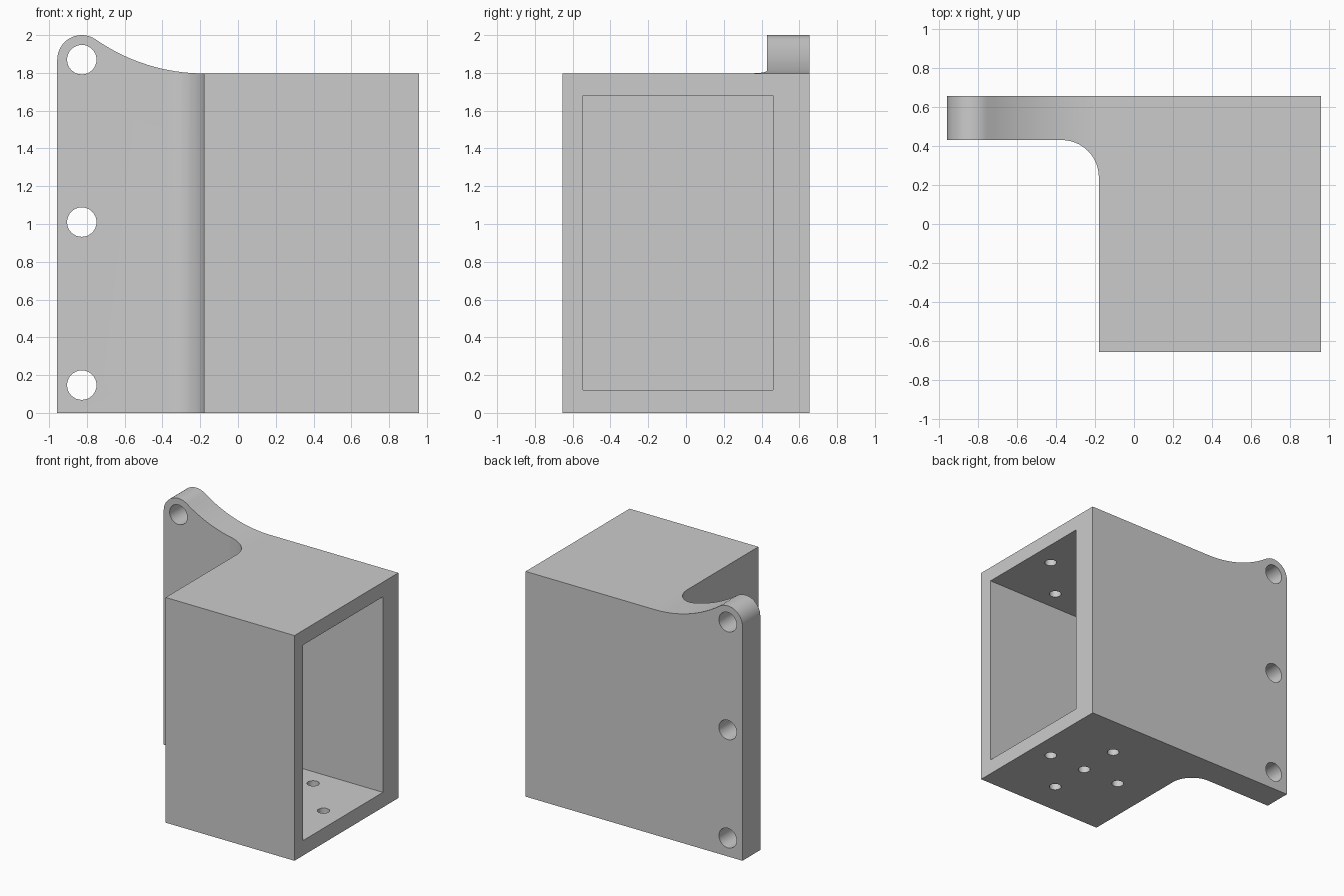
import bpy, bmesh
from math import sin, cos, pi, radians, atan2, hypot
from mathutils import Vector

if "Cube" in bpy.data.objects:
    bpy.data.objects.remove(bpy.data.objects["Cube"])


def arc(cx, cy, r, a0, a1, n):
    """Points on an arc, angles in degrees."""
    return [(cx + r * cos(radians(a0 + (a1 - a0) * i / n)),
             cy + r * sin(radians(a0 + (a1 - a0) * i / n))) for i in range(n + 1)]


def prism(name, pts, vec):
    """Closed 3D outline extruded along vec."""
    bm = bmesh.new()
    f = bm.faces.new([bm.verts.new(p) for p in pts])
    ext = bmesh.ops.extrude_face_region(bm, geom=[f], use_keep_orig=True)
    bmesh.ops.translate(bm, vec=Vector(vec),
                        verts=[g for g in ext["geom"] if isinstance(g, bmesh.types.BMVert)])
    bmesh.ops.recalc_face_normals(bm, faces=bm.faces[:])
    me = bpy.data.meshes.new(name)
    bm.to_mesh(me)
    bm.free()
    ob = bpy.data.objects.new(name, me)
    bpy.context.collection.objects.link(ob)
    return ob


def boolean(target, cutter, op):
    m = target.modifiers.new("bool", "BOOLEAN")
    m.operation, m.object, m.solver = op, cutter, "EXACT"
    cutter.hide_render = True
    bpy.ops.object.select_all(action="DESELECT")
    bpy.context.view_layer.objects.active = target
    target.select_set(True)
    bpy.ops.object.modifier_apply(modifier=m.name)
    bpy.data.objects.remove(cutter)


TOP = 1.797
EAR_X, EAR_Z, EAR_R = -0.827, 1.87, 0.13

# L-shaped plan: box with filleted mounting flange
plan = [(-0.957, 0.655), (-0.957, 0.43)] + arc(-0.37, 0.24, 0.19, 90, 0, 12)
plan += [(-0.18, -0.655), (0.957, -0.655), (0.957, 0.655)]
body = prism("bracket_housing", [(x, y, 0) for x, y in plan], (0, 0, 2.1))

# Front silhouette: rounded ear sweeping down to the box top
dx, d = -0.18 - EAR_X, EAR_Z - TOP
R = (dx * dx + d * d - EAR_R ** 2) / (2 * (EAR_R + d))
tangent = atan2(R - d, dx) * 180 / pi
side = [(1.2, -0.2), (1.2, TOP)]
side += arc(-0.18, TOP + R, R, 270, 180 + tangent, 16)
side += arc(EAR_X, EAR_Z, EAR_R, tangent, 180, 16)[1:-1]
side += [(-0.957, EAR_Z), (-1.2, EAR_Z), (-1.2, -0.2)]
boolean(body, prism("silhouette", [(x, -1, z) for x, z in side], (0, 2, 0)), "INTERSECT")

# Open cavity on the right side
cavity = [(-0.545, 0.12), (0.46, 0.12), (0.46, 1.68), (-0.545, 1.68)]
boolean(body, prism("cavity", [(-0.065, y, z) for y, z in cavity], (1.3, 0, 0)), "DIFFERENCE")

# Mounting holes through the flange
for z in (0.147, 1.01, EAR_Z):
    ring = arc(EAR_X, z, 0.078, 0, 360, 32)[:-1]
    boolean(body, prism("flange_hole", [(x, 0, z2) for x, z2 in ring], (0, 1, 0)), "DIFFERENCE")

# Cross of five drilled holes: through the floor, blind in the ceiling
for ox, oy in ((0, 0), (0.33, 0), (-0.33, 0), (0, 0.34), (0, -0.34)):
    ring = arc(0.455 + ox, -0.043 + oy, 0.045, 0, 360, 24)[:-1]
    boolean(body, prism("drill", [(x, y, -0.1) for x, y in ring], (0, 0, 1.84)), "DIFFERENCE")

bpy.ops.object.shade_smooth_by_angle(angle=radians(30))
